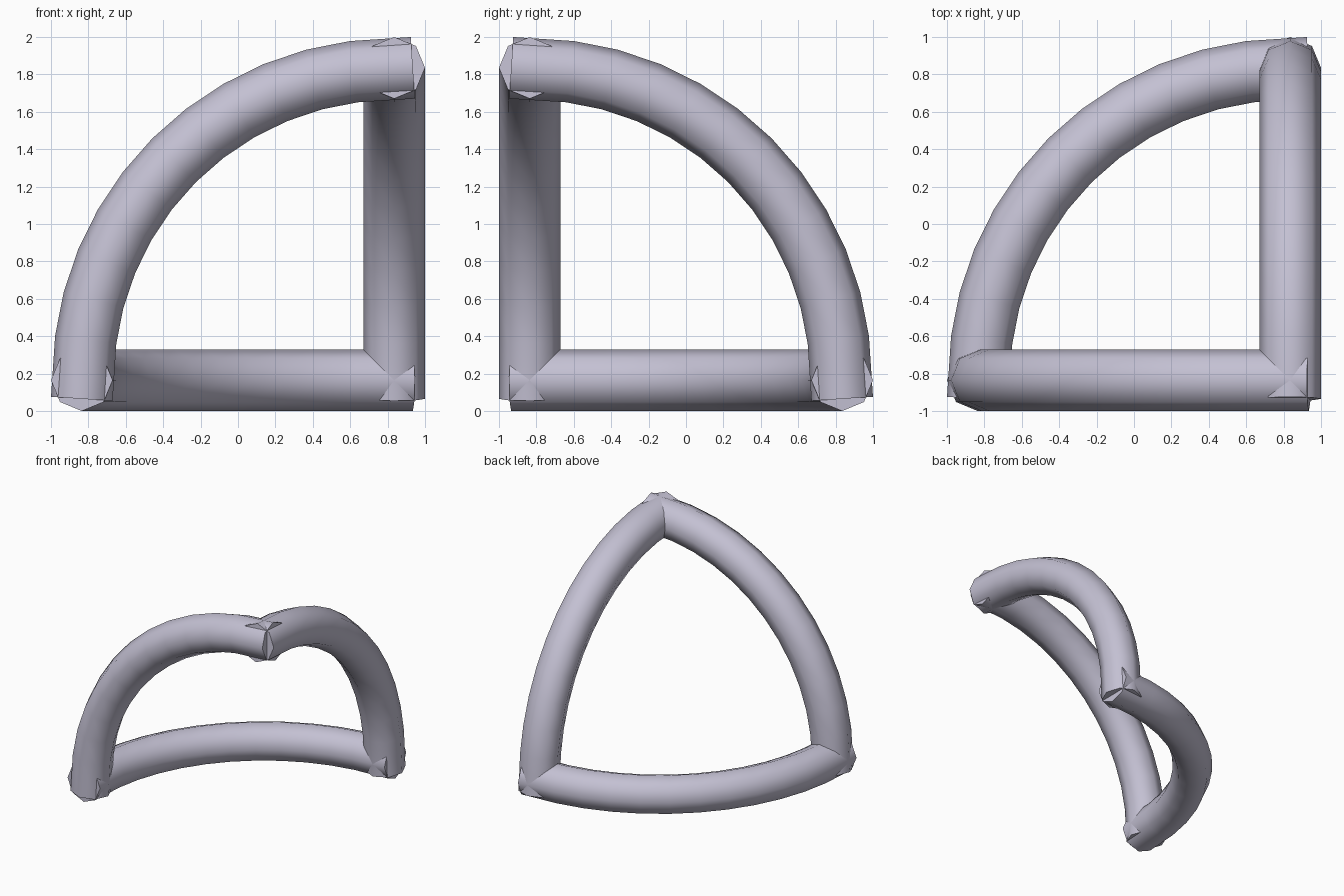
import bpy, bmesh, math
from mathutils import Vector

old = bpy.data.objects.get("Cube")
if old:
    bpy.data.objects.remove(old, do_unlink=True)

TUBE = 0.165            # tube radius
ARC = 1.6635            # radius of each quarter arc
OVERHANG = 0.1          # how far each end runs past its corner
STEPS, SIDES = 12, 8
CENTRE = Vector((1 - TUBE, TUBE - 1, TUBE))

mat = bpy.data.materials.new("pale lavender grey")
colour = (0.55, 0.53, 0.65, 1)
mat.diffuse_color = colour
mat.use_nodes = True
mat.node_tree.nodes["Principled BSDF"].inputs["Base Color"].default_value = colour


def quarter_tube(name, u, v):
    """Eight-sided tube along a quarter arc from direction u to direction v."""
    u, v = Vector(u), Vector(v)
    side = u.cross(v)
    angles = [math.pi / 2 * i / STEPS for i in range(STEPS + 1)]
    radials = [u * math.cos(a) + v * math.sin(a) for a in angles]
    path = [CENTRE + r * ARC for r in radials]

    # Straight overhanging ends, cut square to the last segment
    first = (path[0] - path[1]).normalized()
    last = (path[-1] - path[-2]).normalized()
    path[0] += first * OVERHANG
    path[-1] += last * OVERHANG
    radials[0] = first.cross(side)
    radials[-1] = side.cross(last)
    for i in (0, -1):
        if radials[i].dot(path[i] - CENTRE) < 0:
            radials[i].negate()

    bm = bmesh.new()
    rings = []
    for p, r in zip(path, radials):
        ring = []
        for k in range(SIDES):
            t = math.tau * k / SIDES
            ring.append(bm.verts.new(p + (r * math.cos(t) + side * math.sin(t)) * TUBE))
        rings.append(ring)
    for a, b in zip(rings, rings[1:]):
        for k in range(SIDES):
            n = (k + 1) % SIDES
            bm.faces.new((a[k], a[n], b[n], b[k]))
    bm.faces.new(rings[0])
    bm.faces.new(rings[-1])
    bmesh.ops.recalc_face_normals(bm, faces=bm.faces)

    mesh = bpy.data.meshes.new(name)
    bm.to_mesh(mesh)
    bm.free()
    mesh.materials.append(mat)
    obj = bpy.data.objects.new(name, mesh)
    bpy.context.collection.objects.link(obj)
    # Smooth round the tube, sharp at the end caps
    bpy.ops.object.select_all(action='DESELECT')
    obj.select_set(True)
    bpy.context.view_layer.objects.active = obj
    bpy.ops.object.shade_smooth_by_angle(angle=math.radians(60))


# Three arcs edging one eighth of a sphere
LEFT_END, BACK_END, TOP_END = (-1, 0, 0), (0, 1, 0), (0, 0, 1)
quarter_tube("front_arc", LEFT_END, TOP_END)
quarter_tube("side_arc", TOP_END, BACK_END)
quarter_tube("base_arc", BACK_END, LEFT_END)
